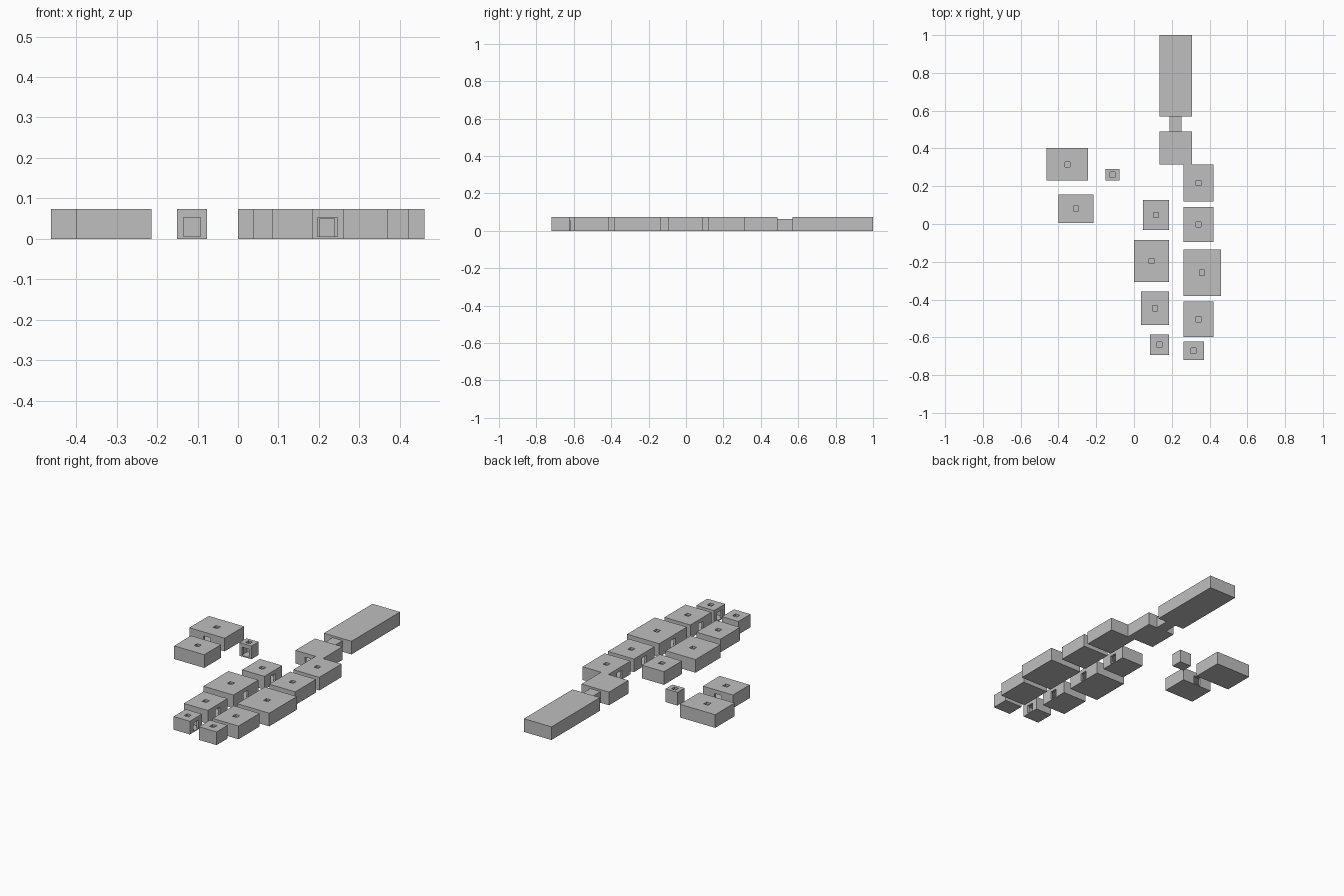
import bpy

if "Cube" in bpy.data.objects:
    bpy.data.objects.remove(bpy.data.objects["Cube"])

H = 0.074        # room height
WALL = 0.012     # wall and roof thickness
FLOOR = 0.006    # floor slab thickness

stone = bpy.data.materials.new("plain_grey")
stone.diffuse_color = (0.52, 0.52, 0.52, 1)
stone.use_nodes = True
stone.node_tree.nodes["Principled BSDF"].inputs["Base Color"].default_value = stone.diffuse_color


def box(name, x0, x1, y0, y1, z0, z1):
    bpy.ops.mesh.primitive_cube_add(size=1)
    ob = bpy.context.object
    ob.name = name
    centre = ((x0 + x1) / 2, (y0 + y1) / 2, (z0 + z1) / 2)
    size = (x1 - x0, y1 - y0, z1 - z0)
    for v in ob.data.vertices:
        v.co = [centre[i] + v.co[i] * size[i] for i in range(3)]
    ob.data.materials.append(stone)
    return ob


def carve(ob, *bounds):
    """Cut a box-shaped space out of an object."""
    cutter = box("cutter", *bounds)
    mod = ob.modifiers.new("cut", 'BOOLEAN')
    mod.operation = 'DIFFERENCE'
    mod.solver = 'EXACT'
    mod.object = cutter
    bpy.context.view_layer.objects.active = ob
    bpy.ops.object.modifier_apply(modifier=mod.name)
    bpy.data.objects.remove(cutter, do_unlink=True)


def room(name, x0, x1, y0, y1, doors="", hole=True, door=0.042):
    """Hollow room with doorways on the given sides and a roof hole."""
    ob = box(name, x0, x1, y0, y1, 0, H)
    carve(ob, x0 + WALL, x1 - WALL, y0 + WALL, y1 - WALL, FLOOR, H - WALL)
    cx, cy, r, e = (x0 + x1) / 2, (y0 + y1) / 2, door / 2, WALL * 1.3
    spans = {
        "W": (x0 - e, x0 + e, cy - r, cy + r),
        "E": (x1 - e, x1 + e, cy - r, cy + r),
        "S": (cx - r, cx + r, y0 - e, y0 + e),
        "N": (cx - r, cx + r, y1 - e, y1 + e),
    }
    for side in doors:
        carve(ob, *spans[side], FLOOR, 0.052)
    if hole:
        h = 0.0135
        carve(ob, cx - h, cx + h, cy - h, cy + h, H - WALL * 1.3, H + 0.01)
    return ob


# Long hall, linking passage and entrance room
room("long_hall", 0.136, 0.307, 0.569, 1.0, "S", False)
room("entrance_room", 0.136, 0.307, 0.316, 0.489, "SN", False, 0.05)
passage = box("passage", 0.189, 0.252, 0.489, 0.569, 0, 0.063)
carve(passage, 0.203, 0.239, 0.45, 0.6, FLOOR, 0.05)

# East row: shared west wall line, doors onto the street
for i, (x1, y0, y1) in enumerate([
        (0.422, 0.119, 0.316), (0.422, -0.095, 0.09), (0.461, -0.381, -0.135),
        (0.422, -0.598, -0.411), (0.371, -0.72, -0.622)]):
    room(f"east_room_{i + 1}", 0.261, x1, y0, y1, "W")

# West row: shared east wall line, doors onto the street
for i, (x0, y0, y1) in enumerate([
        (0.048, -0.032, 0.127), (0.0, -0.307, -0.085),
        (0.037, -0.534, -0.358), (0.085, -0.693, -0.586)]):
    room(f"west_room_{i + 1}", x0, 0.186, y0, y1, "E")

# Separate group to the north-west
room("large_outer_room", -0.463, -0.243, 0.229, 0.402, "S")
room("outer_room", -0.401, -0.214, 0.006, 0.156, "N")
room("small_outer_room", -0.151, -0.077, 0.229, 0.292, "S")
